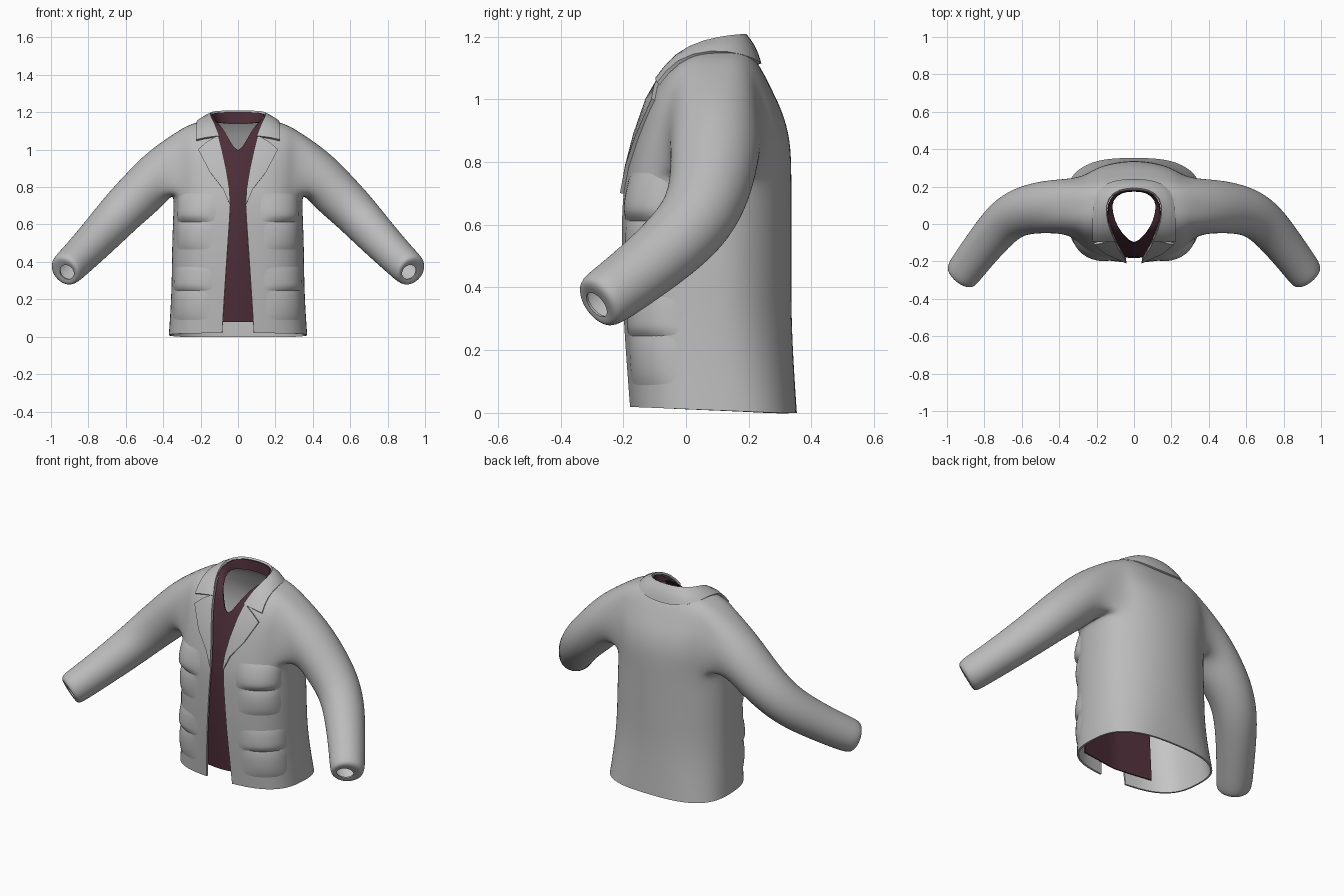
import bpy, bmesh, math
from mathutils import Vector

cube = bpy.data.objects.get("Cube")
if cube:
    bpy.data.objects.remove(cube)


def material(name, rgb):
    m = bpy.data.materials.new(name)
    m.use_nodes = True
    m.diffuse_color = (*rgb, 1)
    bsdf = next(n for n in m.node_tree.nodes if n.type == 'BSDF_PRINCIPLED')
    bsdf.inputs["Base Color"].default_value = (*rgb, 1)
    bsdf.inputs["Roughness"].default_value = 0.8
    return m


GREY = material("jacket grey", (0.5, 0.5, 0.5))
LINING = material("lining light grey", (0.56, 0.56, 0.56))
MAROON = material("vest maroon", (0.075, 0.027, 0.039))


def finish(bm, name, mats, thick=0.0, offset=-1, levels=1):
    """Mirror, smooth, thicken and bake a half into one object."""
    me = bpy.data.meshes.new(name)
    bm.to_mesh(me)
    bm.free()
    ob = bpy.data.objects.new(name, me)
    bpy.context.collection.objects.link(ob)
    for m in mats:
        me.materials.append(m)
    mirror = ob.modifiers.new("mirror", 'MIRROR')
    mirror.merge_threshold = 0.001
    if levels:
        sub = ob.modifiers.new("smooth", 'SUBSURF')
        sub.levels, sub.boundary_smooth = levels, 'PRESERVE_CORNERS'
    if thick:
        s = ob.modifiers.new("thickness", 'SOLIDIFY')
        s.thickness, s.offset = thick, offset
        s.material_offset = len(mats) - 1
    bpy.ops.object.select_all(action='DESELECT')
    ob.select_set(True)
    bpy.context.view_layer.objects.active = ob
    bpy.ops.object.convert(target='MESH')
    bpy.ops.object.shade_smooth_by_angle(angle=math.radians(50))


def add_grid(bm, rows, closed=False, skip=lambda r, c: False):
    """Quads through rows of points."""
    vs = [[bm.verts.new(p) for p in row] for row in rows]
    n = len(vs[0])
    for r in range(len(vs) - 1):
        for c in range(n if closed else n - 1):
            if not skip(r, c):
                d = (c + 1) % n
                bm.faces.new((vs[r][c], vs[r][d], vs[r + 1][d], vs[r + 1][c]))
    return vs


# Torso sections: height, half width, front y, back y, half opening, back roundness
SECTIONS = [
    (0.0, .372, -.18, .355, .085, .72), (.15, .362, -.19, .345, .078, .84),
    (.30, .356, -.2, .338, .068, .94), (.45, .355, -.205, .338, .058, .97),
    (.58, .351, -.205, .338, .049, .97), (.68, .347, -.203, .338, .042, .97),
    (.765, .346, -.19, .338, .044, .95), (.87, .35, -.164, .335, .061, .9),
    (.96, .352, -.137, .31, .078, .85), (1.03, .35, -.108, .275, .093, .8),
    (1.095, .33, -.065, .243, .11, .75), (1.135, .262, -.02, .215, .13, .7),
    (1.155, .185, .02, .20, .14, .7)]
MID_Y, FRONT_POWER, COLS = 0.09, 0.72, 14


def section(z):
    for a, b in zip(SECTIONS, SECTIONS[1:]):
        if z <= b[0]:
            f = (z - a[0]) / (b[0] - a[0])
            return [p + (q - p) * f for p, q in zip(a, b)]
    return SECTIONS[-1]


def angle_at(x, hw):
    return -math.acos(min(x / hw, 1) ** (1 / FRONT_POWER))


def torso_point(z, t, out=0.0):
    _, hw, yf, yb, _, power = section(z)
    s, c = math.sin(t), max(math.cos(t), 0)
    depth = yb - MID_Y
    if s < 0:
        depth, power = MID_Y - yf, FRONT_POWER
    y = MID_Y + math.copysign(abs(s) ** power * depth, s)
    return Vector((hw * c ** power + out * c, y + out * s, z))


def front_y(x, z):
    return torso_point(z, angle_at(x, section(z)[1])).y


# Jacket body with an armhole bridged to the sleeve
bm = bmesh.new()
rows = []
for z, hw, yf, yb, gap, power in SECTIONS:
    t0 = angle_at(gap, hw)
    rows.append([torso_point(z, t0 + (math.pi / 2 - t0) * c / COLS)
                 for c in range(COLS + 1)])
R0, R1, C0, C1 = 6, 10, 4, 10
body = add_grid(bm, rows, skip=lambda r, c: R0 <= r < R1 and C0 <= c < C1)
hole = {v for row in body[R0:R1 + 1] for v in row[C0:C1 + 1]}
for v in body[0]:  # hem rises towards the front
    v.co.z += 0.04 * max(0, 0.3 - v.co.y)

# Sleeve rings: centre, radius along y, other radius
SLEEVE = [((.43, .095, .86), .146, .143), ((.53, .085, .757), .137, .13),
          ((.62, .062, .67), .128, .122), ((.70, .01, .582), .12, .114),
          ((.80, -.11, .476), .108, .103), ((.89, -.228, .386), .1, .095),
          ((.932, -.288, .347), .095, .092), ((.915, -.285, .345), .048, .042)]
SIDES = 2 * (R1 - R0 + C1 - C0)
rings = []
for i, (centre, ru, rv) in enumerate(SLEEVE):
    hi = min(i + 1, len(SLEEVE) - 2)
    lo = min(i - 1, hi - 1)
    d = Vector((.9, 0, -.4)) if i == 0 else Vector(SLEEVE[hi][0]) - Vector(SLEEVE[lo][0])
    d.normalize()
    u = Vector((0, 1, 0))
    u = (u - d * u.dot(d)).normalized()
    v = d.cross(u)
    rings.append([Vector(centre) + u * ru * math.cos(a) + v * rv * math.sin(a)
                  for a in (2 * math.pi * k / SIDES for k in range(SIDES))])
sleeve = add_grid(bm, rings, closed=True)
start = set(sleeve[0])
loops = [e for e in bm.edges if e.is_boundary
         and (set(e.verts) <= hole or set(e.verts) <= start)]
bmesh.ops.bridge_loops(bm, edges=loops)
loose = [v for v in bm.verts if not v.link_faces]
bmesh.ops.delete(bm, geom=loose, context='VERTS')
bmesh.ops.recalc_face_normals(bm, faces=bm.faces)
bm.normal_update()
back = max(bm.faces, key=lambda f: f.calc_center_median().y)
if back.normal.y < 0:
    bmesh.ops.reverse_faces(bm, faces=bm.faces)
finish(bm, "jacket_body_and_sleeves", [GREY, LINING], 0.01, -1, 2)


def ribbon(name, pairs, mat, thick, bulge=0.0, follow=False, levels=1):
    """Strip between an inner and an outer edge, optionally laid on the torso."""
    steps = 4
    rows = []
    for a, b in pairs:
        row = []
        for k in range(steps + 1):
            f = k / steps
            p = Vector(a).lerp(Vector(b), f)
            if follow:
                p.y = front_y(p.x, p.z) - 0.005
            side = Vector((p.x, p.y - MID_Y, 0.1)).normalized()
            row.append(p + side * bulge * math.sin(math.pi * f))
        rows.append(row)
    bm = bmesh.new()
    add_grid(bm, rows)
    bmesh.ops.recalc_face_normals(bm, faces=bm.faces)
    finish(bm, name, [mat], thick, 0, levels)


# Lapels lying on the chest
ribbon("lapels", [((.041, 0, .70), (.046, 0, .71)), ((.046, 0, .79), (.08, 0, .79)),
                  ((.062, 0, .89), (.15, 0, .88)), ((.086, 0, 1.0), (.213, 0, 1.0)),
                  ((.105, 0, 1.075), (.165, 0, 1.04))],
       GREY, 0.012, follow=True, levels=0)

# Turned-down collar
ribbon("collar", [((.1, -.088, 1.07), (.222, -.088, 1.05)),
                  ((.128, -.035, 1.145), (.218, -.032, 1.126)),
                  ((.152, .06, 1.187), (.22, .08, 1.158)),
                  ((.14, .14, 1.2), (.195, .188, 1.14)),
                  ((.08, .183, 1.205), (.112, .23, 1.118)),
                  ((0, .19, 1.205), (0, .237, 1.11))],
       GREY, 0.012, bulge=0.008)

# Vest front panel running up into a band round the neck
ribbon("vest", [((0, -.165, .08), (.23, -.13, .08)), ((0, -.185, .4), (.23, -.15, .4)),
                ((0, -.182, .7), (.22, -.15, .7)), ((0, -.15, .85), (.2, -.12, .85)),
                ((0, -.112, .97), (.18, -.085, .97)),
                ((.045, -.072, 1.05), (.16, -.05, 1.05)),
                ((.085, -.025, 1.12), (.145, -.01, 1.14)),
                ((.122, .07, 1.15), (.143, .07, 1.185)),
                ((.117, .13, 1.145), (.13, .14, 1.197)),
                ((.07, .172, 1.14), (.075, .177, 1.2)),
                ((0, .178, 1.14), (0, .183, 1.2))],
       MAROON, 0.006)


# Pockets and flaps as softly puffed patches of the torso
def pocket(name, t0, t1, z0, z1, depth, peak):
    n, m = 8, 6
    rows = []
    for j in range(m + 1):
        row = []
        for i in range(n + 1):
            a, b = i / n, j / m
            swell = (math.sin(math.pi * a) * math.sin(math.pi * b ** peak))
            out = depth * max(swell, 0) ** 0.6 - 0.004
            row.append(torso_point(z0 + (z1 - z0) * b,
                                   math.radians(t0 + (t1 - t0) * a), out))
        rows.append(row)
    bm = bmesh.new()
    add_grid(bm, rows)
    finish(bm, name, [GREY])


for name, *shape in (
        ("chest_pockets", -76, -22, .46, .62, .014, 1),
        ("chest_pocket_flaps", -77, -21, .61, .77, .026, .5),
        ("hip_pockets", -75, -15, .08, .26, .014, 1),
        ("hip_pocket_flaps", -76, -14, .24, .38, .018, .5)):
    pocket(name, *shape)
